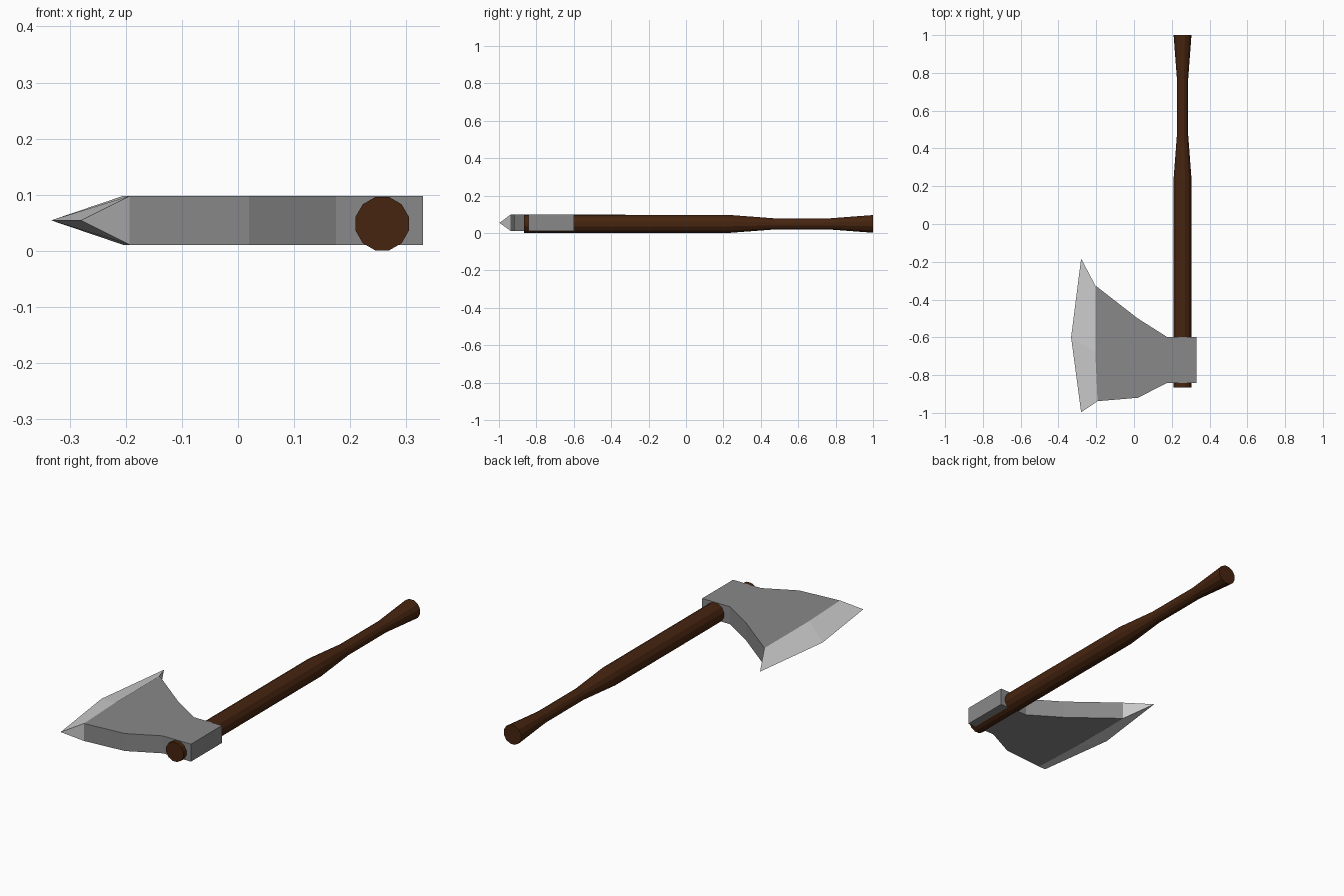
import bpy, bmesh, math

if "Cube" in bpy.data.objects:
    bpy.data.objects.remove(bpy.data.objects["Cube"])


def material(name, rgb):
    m = bpy.data.materials.new(name)
    m.diffuse_color = (*rgb, 1)
    m.use_nodes = True
    m.node_tree.nodes["Principled BSDF"].inputs["Base Color"].default_value = m.diffuse_color
    return m


wood = material("dark_brown_wood", (0.062, 0.018, 0.005))
steel = material("grey_steel", (0.25, 0.25, 0.25))
sharp = material("bright_edge", (0.60, 0.60, 0.60))


def finish(bm, name, mats):
    bmesh.ops.recalc_face_normals(bm, faces=bm.faces)
    me = bpy.data.meshes.new(name)
    bm.to_mesh(me)
    bm.free()
    for m in mats:
        me.materials.append(m)
    ob = bpy.data.objects.new(name, me)
    bpy.context.collection.objects.link(ob)
    return ob


# Handle: twelve-sided rings along y, (y, radius)
SIDES = 12
bm = bmesh.new()
rings = []
for y, r in [(-0.865, 0.049), (0.24, 0.049), (0.47, 0.031), (0.77, 0.031), (1.0, 0.049)]:
    angles = [math.tau * (i + 0.5) / SIDES for i in range(SIDES)]
    rings.append([bm.verts.new((0.257 + r * math.cos(a), y, 0.0485 + r * math.sin(a)))
                  for a in angles])
for a, b in zip(rings, rings[1:]):
    for i in range(SIDES):
        j = (i + 1) % SIDES
        bm.faces.new((a[i], a[j], b[j], b[i]))
bm.faces.new(rings[0])
bm.faces.new(rings[-1])
finish(bm, "handle", [wood])

# Axe head: rows of three (x, y) points from the poll to the back of the bevel
ROWS = [
    [(0.33, -0.842), (0.33, -0.72), (0.33, -0.598)],
    [(0.175, -0.842), (0.175, -0.72), (0.175, -0.598)],
    [(0.02, -0.92), (0.02, -0.70), (0.02, -0.50)],
    [(-0.193, -0.938), (-0.205, -0.68), (-0.205, -0.325)],
]
EDGE = [(-0.28, -0.997), (-0.333, -0.60), (-0.28, -0.183)]
Z_LOW, Z_HIGH, Z_EDGE = 0.011, 0.098, 0.0545

bm = bmesh.new()
edge = [bm.verts.new((x, y, Z_EDGE)) for x, y in EDGE]
low, high = [[[bm.verts.new((x, y, z)) for x, y in row] for row in ROWS] + [edge]
             for z in (Z_LOW, Z_HIGH)]

# Broad faces; the last strip is the sharpened bevel
for side in (low, high):
    for r in range(4):
        for c in range(2):
            f = bm.faces.new((side[r][c], side[r + 1][c], side[r + 1][c + 1], side[r][c + 1]))
            f.material_index = int(r == 3)

# Narrow faces around the rim, closing to triangles at the bevel tips
for c in (0, 2):
    for r in range(3):
        bm.faces.new((low[r][c], low[r + 1][c], high[r + 1][c], high[r][c]))
    bm.faces.new((low[3][c], edge[c], high[3][c])).material_index = 1
for c in range(2):
    bm.faces.new((low[0][c], low[0][c + 1], high[0][c + 1], high[0][c]))
finish(bm, "axe_head", [steel, sharp])
